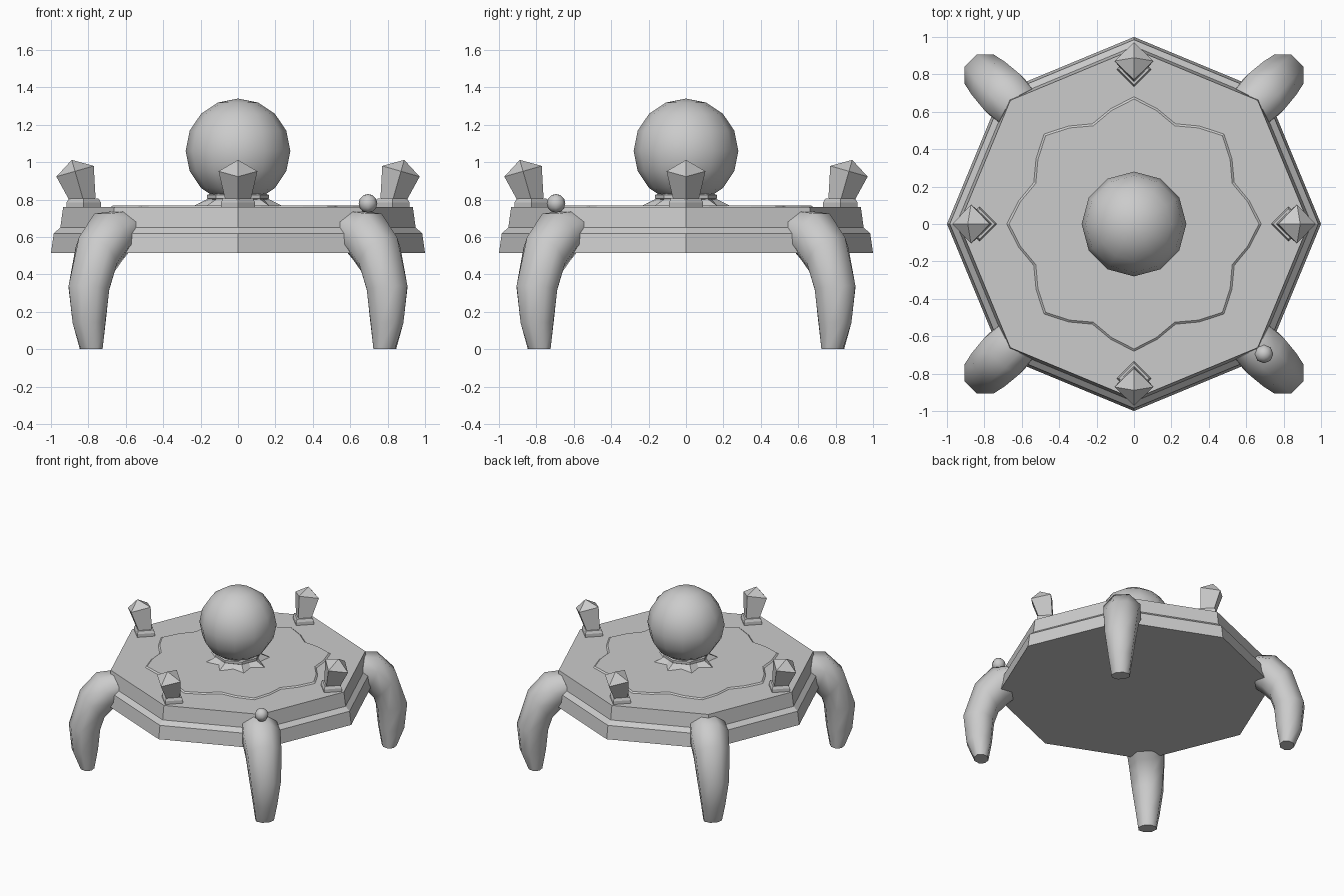
import bpy
from math import sin, cos, pi, tan, radians
from mathutils import Vector, Matrix

if "Cube" in bpy.data.objects:
    bpy.data.objects.remove(bpy.data.objects["Cube"])


def loft(name, rings, smooth=False, matrix=None):
    """Skin a list of equal-length point rings and cap both ends."""
    n = len(rings[0])
    verts = [Vector(p) for ring in rings for p in ring]
    if matrix:
        verts = [matrix @ v for v in verts]
    faces = [list(range(n))[::-1], list(range((len(rings) - 1) * n, len(rings) * n))]
    for k in range(len(rings) - 1):
        for i in range(n):
            j = (i + 1) % n
            faces.append([k * n + i, k * n + j, (k + 1) * n + j, (k + 1) * n + i])
    mesh = bpy.data.meshes.new(name)
    mesh.from_pydata(verts, [], faces)
    mesh.update()
    obj = bpy.data.objects.new(name, mesh)
    bpy.context.collection.objects.link(obj)
    if smooth:
        smooth_by_angle(obj)
    return obj


def smooth_by_angle(obj):
    bpy.ops.object.select_all(action='DESELECT')
    obj.select_set(True)
    bpy.context.view_layer.objects.active = obj
    bpy.ops.object.shade_smooth_by_angle(angle=radians(50))


def ring(n, z, *radii):
    """Regular n-point ring; several radii repeat around it to make a star."""
    return [(radii[i % len(radii)] * cos(2 * pi * i / n),
             radii[i % len(radii)] * sin(2 * pi * i / n), z) for i in range(n)]


def ball(name, r, loc, seg, rings):
    bpy.ops.mesh.primitive_uv_sphere_add(segments=seg, ring_count=rings, radius=r, location=loc)
    obj = bpy.context.object
    obj.name = name
    smooth_by_angle(obj)


# Stepped octagonal platform
loft("platform", [ring(8, z, r) for r, z in
                  [(1.0, .515), (.985, .62), (.95, .65), (.935, .76)]])

# Thin eight-pointed raised inlay
loft("star_inlay", [ring(32, .75, .68, .63, .58, .63),
                    ring(32, .76, .68, .63, .58, .63),
                    ring(32, .769, .668, .618, .568, .618)])

# Orb with its star-shaped holder
loft("orb_star_base", [ring(16, .765, .24, .17), ring(16, .81, .15, .14)])
loft("orb_collar", [ring(8, z, r) for r, z in [(.14, .79), (.165, .805), (.165, .825), (.14, .835)]])
ball("orb", .28, (0, 0, 1.06), 12, 8)

# Crystals on square plinths, leaning outward
for i in range(4):
    turn = Matrix.Rotation(i * pi / 2, 4, 'Z') @ Matrix.Translation((.825, 0, 0))
    loft(f"crystal_plinth_{i}", [ring(4, z, r) for r, z in
         [(.092, .755), (.092, .785), (.08, .805)]], matrix=turn)
    tilt = turn @ Matrix.Translation((0, 0, .79)) @ Matrix.Rotation(radians(16), 4, 'Y')
    loft(f"crystal_{i}", [ring(4, z, r) for r, z in
         [(.066, 0), (.104, .168), (.002, .23)]], matrix=tilt)

# Curved legs: outer point (r, z), inner point (r, z), half width
SECTIONS = [(.92, .735, .84, .55, .125), (1.03, .725, .93, .475, .135),
            (1.15, .60, .99, .41, .125), (1.235, .34, 1.02, .315, .11),
            (1.215, .14, 1.035, .15, .085), (1.16, 0, 1.06, 0, .065)]
leg_rings = []
for ro, zo, ri, zi, b in SECTIONS:
    outer, inner = Vector((ro, 0, zo)), Vector((ri, 0, zi))
    mid, half = (outer + inner) / 2, (outer - inner) / 2
    k = 1 / cos(pi / 8)
    leg_rings.append([mid + half * k * cos(a) + Vector((0, -b * k * sin(a), 0))
                      for a in [(i + .5) * pi / 4 for i in range(8)]])
for i in range(4):
    loft(f"leg_{i}", leg_rings, True, Matrix.Rotation((i + .5) * pi / 2, 4, 'Z'))

# Small stud on the front right leg
ball("leg_stud", .05, (.695, -.695, .78), 8, 6)

# Make all faces point outward
import bmesh
for obj in bpy.data.objects:
    bm = bmesh.new()
    bm.from_mesh(obj.data)
    bmesh.ops.recalc_face_normals(bm, faces=bm.faces)
    bm.to_mesh(obj.data)
    bm.free()
